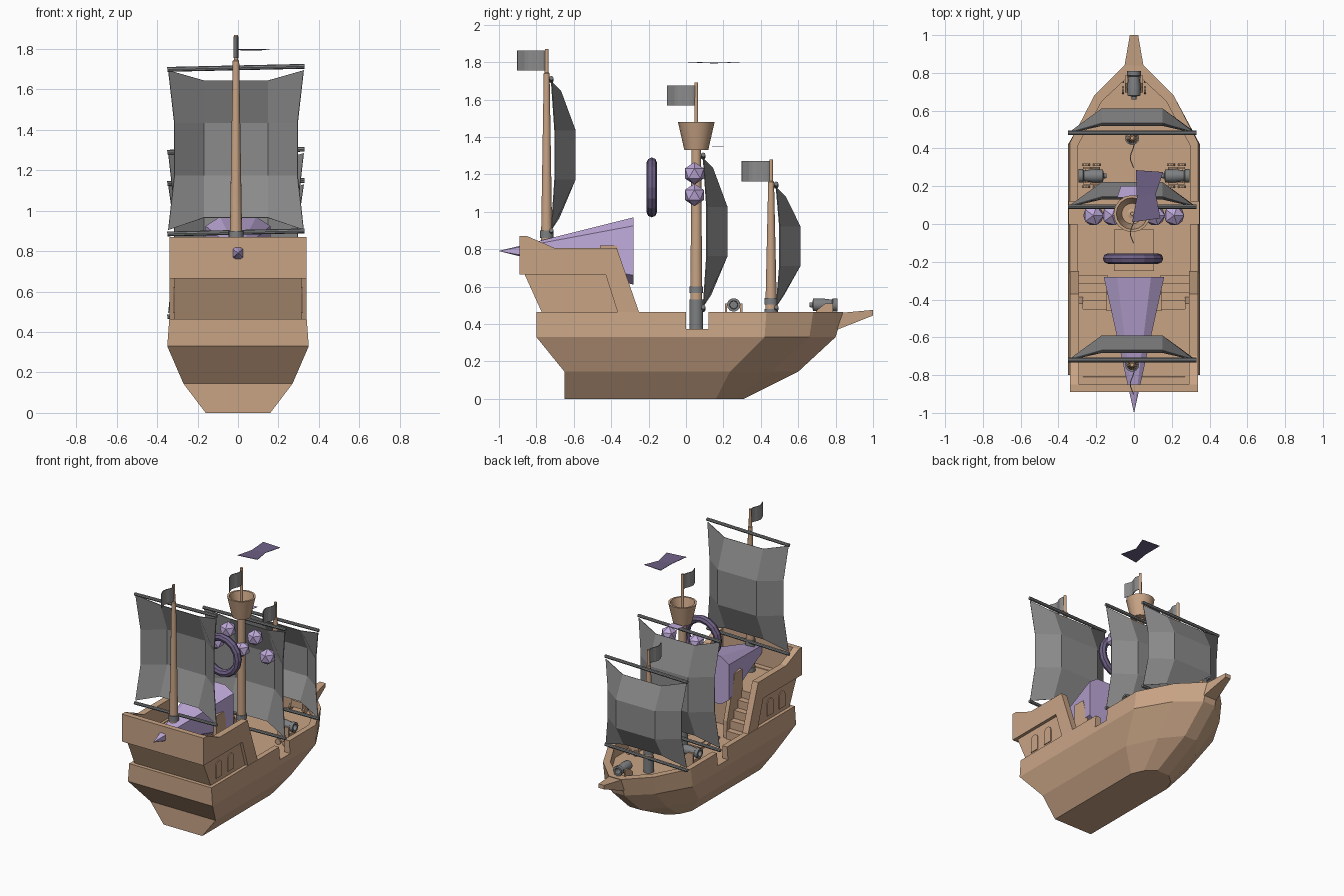
import bpy, bmesh, math
from mathutils import Matrix, Vector

cube = bpy.data.objects.get("Cube")
if cube:
    bpy.data.objects.remove(cube)


def material(name, r, g, b):
    m = bpy.data.materials.new(name)
    m.use_nodes = True
    m.diffuse_color = (r, g, b, 1)
    m.node_tree.nodes["Principled BSDF"].inputs["Base Color"].default_value = (r, g, b, 1)
    return m


WOOD = material("wood", 0.58, 0.37, 0.235)
SAIL = material("sail grey", 0.26, 0.26, 0.26)
METAL = material("iron grey", 0.21, 0.215, 0.22)
LILAC = material("lilac", 0.52, 0.40, 0.70)
PLUM = material("dark plum", 0.16, 0.12, 0.24)
MAST_X = -0.01


def finish(name, bm, mat, smooth=False, matrix=None):
    bmesh.ops.recalc_face_normals(bm, faces=bm.faces)
    if matrix:
        bm.transform(matrix)
    me = bpy.data.meshes.new(name)
    bm.to_mesh(me)
    bm.free()
    me.materials.append(mat)
    if smooth:
        me.shade_smooth()
        me.set_sharp_from_angle(angle=math.radians(35))
    ob = bpy.data.objects.new(name, me)
    bpy.context.scene.collection.objects.link(ob)
    return ob


def loft(name, rings, mat, smooth=False, matrix=None):
    """Skin a list of closed rings and cap both ends."""
    bm = bmesh.new()
    rows = [[bm.verts.new(p) for p in ring] for ring in rings]
    n = len(rows[0])
    for a, b in zip(rows, rows[1:]):
        for i in range(n):
            j = (i + 1) % n
            bm.faces.new((a[i], a[j], b[j], b[i]))
    bm.faces.new(rows[0])
    bm.faces.new(rows[-1])
    return finish(name, bm, mat, smooth, matrix)


def prism(name, yz, x0, x1, mat=WOOD, matrix=None):
    """Side outline pulled across from x0 to x1."""
    return loft(name, [[(x, y, z) for y, z in yz] for x in (x0, x1)], mat, matrix=matrix)


def box(name, x0, x1, y0, y1, z0, z1, mat=WOOD, matrix=None):
    return prism(name, [(y0, z0), (y1, z0), (y1, z1), (y0, z1)], x0, x1, mat, matrix)


def lathe(name, profile, mat, n=14, matrix=None):
    turn = [math.tau * i / n for i in range(n)]
    rings = [[(r * math.cos(a), r * math.sin(a), z) for a in turn] for r, z in profile]
    return loft(name, rings, mat, True, matrix)


def sheet(name, rows, mat, thickness=0.005):
    bm = bmesh.new()
    grid = [[bm.verts.new(p) for p in row] for row in rows]
    for a, b in zip(grid, grid[1:]):
        for i in range(len(a) - 1):
            bm.faces.new((a[i], a[i + 1], b[i + 1], b[i]))
    ob = finish(name, bm, mat)
    mod = ob.modifiers.new("thickness", "SOLIDIFY")
    mod.thickness, mod.offset = thickness, 0
    return ob


# Hull: stacked deck outlines, folded over the rim and down to the deck
def outline(z, stern, w, y_mid, w_bow, y_bow, w_tip, tip):
    half = [(w, stern), (w, y_mid), (w_bow, y_bow), (w_tip, tip)]
    return [(x, y, z) for x, y in half] + [(-x, y, z) for x, y in reversed(half)]


hull = loft("hull", [
    outline(0, -0.65, 0.16, 0.16, 0.12, 0.25, 0.05, 0.31),
    outline(0.145, -0.65, 0.27, 0.235, 0.17, 0.46, 0.05, 0.60),
    outline(0.33, -0.80, 0.35, 0.42, 0.21, 0.66, 0.05, 0.80),
    outline(0.465, -0.80, 0.34, 0.43, 0.21, 0.68, 0.05, 0.84),
    outline(0.465, -0.75, 0.30, 0.41, 0.17, 0.65, 0.03, 0.78),
    outline(0.37, -0.75, 0.30, 0.41, 0.17, 0.65, 0.03, 0.78)], WOOD)
cutter = box("gangway_cutter", -0.5, 0.5, 0.0, 0.12, 0.372, 0.6)
cutter.hide_render = True
cutter.hide_viewport = True
gate = hull.modifiers.new("gangway", "BOOLEAN")
gate.operation, gate.solver, gate.object = "DIFFERENCE", "EXACT", cutter

# Bowsprit
loft("bowsprit", [[(-w, y, a), (w, y, a), (w, y, b), (-w, y, b)]
                  for w, y, a, b in ((0.055, 0.81, 0.37, 0.458), (0.022, 1.0, 0.445, 0.475))], WOOD)

# Deck hatch
box("hatch_frame", -0.105, 0.105, -0.25, -0.03, 0.365, 0.385)
box("hatch_lid", -0.07, 0.07, -0.215, -0.065, 0.38, 0.392)

# Stern castle
prism("castle_core", [(-0.82, 0.665), (-0.45, 0.665), (-0.45, 0.365), (-0.70, 0.365)], -0.29, 0.29)
box("stern_rail", -0.335, 0.335, -0.89, -0.85, 0.665, 0.87)
prism("stern_wall", [(-0.865, 0.67), (-0.77, 0.46), (-0.72, 0.46), (-0.81, 0.67)], -0.31, 0.31)
side_rail = [(-0.89, 0.87), (-0.85, 0.87), (-0.70, 0.805), (-0.37, 0.805), (-0.25, 0.46),
             (-0.365, 0.46), (-0.43, 0.665), (-0.89, 0.665)]
side_wall = [(-0.865, 0.67), (-0.42, 0.67), (-0.36, 0.46), (-0.77, 0.46)]
arch = [(-0.035, 0), (0.035, 0)] + [(0.035 * math.cos(math.pi * i / 8),
                                     0.09 + 0.035 * math.sin(math.pi * i / 8)) for i in range(9)]
for side, s in (("left", 1), ("right", -1)):
    prism(side + "_castle_rail", side_rail, s * 0.29, s * 0.338)
    prism(side + "_castle_wall", side_wall, s * 0.27, s * 0.315)
    for k, yc in enumerate((-0.68, -0.54)):
        prism(f"{side}_window_{k}", [(yc + y, 0.495 + z) for y, z in arch], s * 0.314, s * 0.321)
    # Stairs with a newel panel beside them
    for i in range(4):
        box(f"{side}_step_{i}", s * 0.14, s * 0.292, -0.46, -0.27 - 0.045 * i,
            0.365, 0.43 + 0.06 * i)
    prism(side + "_stair_panel", [(-0.46, 0.365), (-0.28, 0.365), (-0.28, 0.5),
                                  (-0.37, 0.82), (-0.46, 0.82)], s * 0.115, s * 0.145)


# Masts, rings, yards, sails and flags
def rig(name, y, base, top, tip_start, bands, yard_y, z_top, z_bottom, flag_z):
    at = Matrix.Translation((MAST_X, y, 0))
    lathe(name + "_mast", [(0.034, base), (0.016 if name != "main" else 0.026, tip_start),
                           (0.011, tip_start + 0.005), (0.010, top)], WOOD, matrix=at)
    for i, (a, b) in enumerate(bands):
        lathe(f"{name}_mast_band_{i}", [(0.037, a), (0.037, b)], METAL, matrix=at)
    for part, z in (("top", z_top + 0.012), ("bottom", z_bottom - 0.012)):
        tilt = Matrix.Translation((MAST_X, yard_y, z)) @ Matrix.Rotation(-0.022, 4, "Y")
        lathe(f"{name}_{part}_yard", [(0.012, -0.34), (0.012, 0.34)], METAL, 8,
              tilt @ Matrix.Rotation(math.pi / 2, 4, "Y"))
    # Each row: height fraction, edge width, edge bulge, belly bulge, belly height shift
    rows = []
    for t, w, edge, belly, dz in ((0, 0.335, 0, 0.05, -0.05), (0.33, 0.305, 0.018, 0.128, 0),
                                  (0.66, 0.305, 0.018, 0.128, 0), (1, 0.335, 0, 0.04, 0.06)):
        z = z_top + (z_bottom - z_top) * t
        rows.append([(MAST_X - w, yard_y + edge, z), (MAST_X - 0.16, yard_y + belly, z + dz),
                     (MAST_X + 0.16, yard_y + belly, z + dz), (MAST_X + w, yard_y + edge, z)])
    sheet(name + "_sail", rows, SAIL)
    wave = [(MAST_X + 0.01 * math.sin(i * 0.9), y - 0.157 * i / 8) for i in range(9)]
    sheet(name + "_flag", [[(x, fy, z) for x, fy in wave] for z in (flag_z, flag_z + 0.108)], SAIL)


rig("stern", -0.745, 0.66, 1.87, 1.74, [(0.66, 0.70), (0.86, 0.90)], -0.72, 1.695, 0.905, 1.755)
rig("main", 0.055, 0.37, 1.69, 1.36, [(0.37, 0.53), (0.565, 0.60)], 0.092, 1.285, 0.495, 1.567)
rig("fore", 0.455, 0.37, 1.28, 1.16, [(0.37, 0.48), (0.505, 0.54)], 0.482, 1.13, 0.495, 1.163)

# Crow's nest
lathe("crows_nest", [(0.064, 1.33), (0.098, 1.48), (0.084, 1.48), (0.055, 1.36)], WOOD, 16,
      Matrix.Translation((MAST_X, 0.055, 0)))


# Cannons: modelled pointing along +y
def cannon(name, x, y, angle):
    place = Matrix.Translation((x, y, 0)) @ Matrix.Rotation(angle, 4, "Z")
    lathe(name + "_barrel", [(0.012, -0.085), (0.014, -0.07), (0.034, -0.065), (0.036, -0.02),
                             (0.029, 0.035), (0.036, 0.04), (0.036, 0.065), (0.022, 0.065),
                             (0.020, 0.01)], METAL, 14,
          place @ Matrix.Translation((0, 0, 0.502)) @ Matrix.Rotation(-math.pi / 2, 4, "X"))
    box(name + "_bed", -0.04, 0.04, -0.05, 0.03, 0.40, 0.45, WOOD, place)
    for s in (-1, 1):
        prism(f"{name}_cheek_{s}", [(-0.05, 0.39), (0.04, 0.39), (0.04, 0.51), (0, 0.51),
                                    (-0.05, 0.47)], s * 0.035, s * 0.047, WOOD, place)
        for wy in (-0.035, 0.025):
            lathe(f"{name}_wheel_{s}_{wy}", [(0.022, -0.006), (0.022, 0.006)], WOOD, 10,
                  place @ Matrix.Translation((s * 0.058, wy, 0.393))
                  @ Matrix.Rotation(math.pi / 2, 4, "Y"))


cannon("left_cannon", 0.23, 0.255, -math.pi / 2)
cannon("right_cannon", -0.23, 0.255, math.pi / 2)
cannon("bow_cannon", 0, 0.745, 0)

# Faceted spike lying through the stern castle
half = [(0.09, 0.18), (0.16, 0.135), (0.16, -0.13), (0.09, -0.18)]
section = half + [(-x, z) for x, z in reversed(half)]
loft("crystal_spike", [[(x * k, y, 0.79 + z * k) for x, z in section]
                       for y, k in ((-0.28, 1), (-0.999, 0.004))], LILAC)

# Floating ring
bm = bmesh.new()
ring = [[bm.verts.new(((0.132 + 0.028 * math.cos(b)) * math.cos(a), 0.028 * math.sin(b),
                       (0.132 + 0.028 * math.cos(b)) * math.sin(a)))
         for b in (math.tau * j / 8 for j in range(8))] for a in (math.tau * i / 16 for i in range(16))]
for i in range(16):
    for j in range(8):
        bm.faces.new((ring[i][j], ring[i - 1][j], ring[i - 1][j - 1], ring[i][j - 1]))
finish("floating_ring", bm, PLUM, matrix=Matrix.Translation((-0.005, -0.183, 1.13)))

# Cluster of faceted balls
for i, (x, z) in enumerate(((-0.215, 1.09), (-0.115, 1.205), (0, 1.09), (0.11, 1.205), (0.212, 1.09))):
    bm = bmesh.new()
    bmesh.ops.create_icosphere(bm, subdivisions=1, radius=0.06)
    finish(f"faceted_ball_{i}", bm, LILAC, matrix=Matrix.Translation((x, 0.045, z)))

# Loose floating scraps
sheet("upper_scrap", [[(0.01, 0.285, 1.8), (0.015, 0.14, 1.795), (-0.01, 0.01, 1.8)],
                      [(0.155, 0.275, 1.8), (0.115, 0.16, 1.795), (0.14, 0.03, 1.8)]], PLUM, 0.003)
sheet("lower_scrap", [[(-0.07, 0.20, 1.35), (-0.09, 0.14, 1.35)],
                      [(0.02, 0.20, 1.35), (0.01, 0.14, 1.35)]], LILAC, 0.003)
